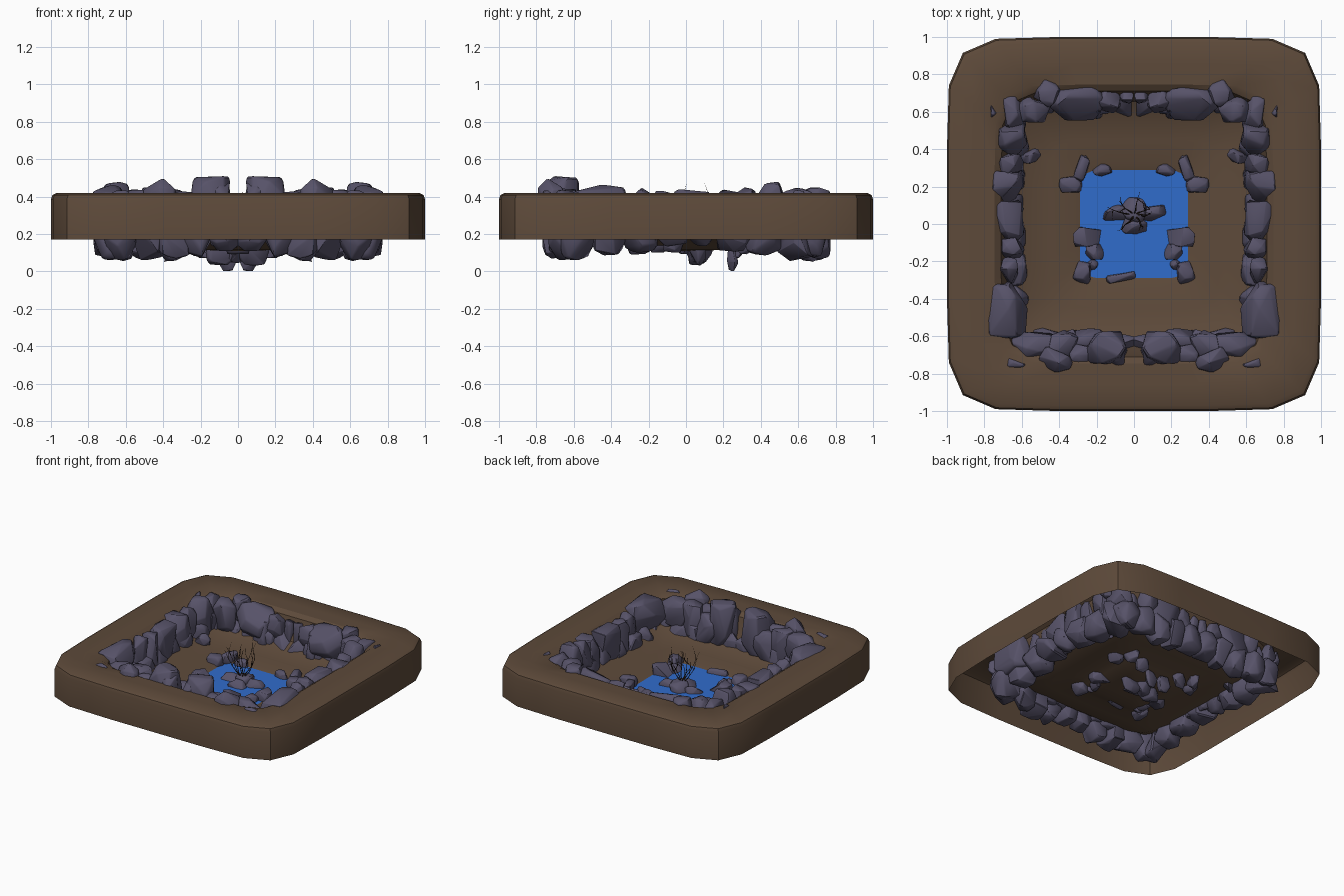
import bpy, bmesh, math, random
from mathutils import Vector

if "Cube" in bpy.data.objects:
    bpy.data.objects.remove(bpy.data.objects["Cube"])

random.seed(11)


def material(name, rgb):
    m = bpy.data.materials.new(name)
    m.diffuse_color = (*rgb, 1)
    m.use_nodes = True
    m.node_tree.nodes["Principled BSDF"].inputs["Base Color"].default_value = m.diffuse_color
    return m


SOIL = material("soil", (0.11, 0.068, 0.042))
ROCK = material("rock", (0.095, 0.085, 0.14))
WATER = material("water", (0.03, 0.15, 0.6))
WOOD = material("wood", (0.035, 0.02, 0.012))


def finish(name, bm, mat, angle=30):
    me = bpy.data.meshes.new(name)
    bm.to_mesh(me)
    bm.free()
    ob = bpy.data.objects.new(name, me)
    bpy.context.collection.objects.link(ob)
    me.materials.append(mat)
    bpy.ops.object.select_all(action='DESELECT')
    ob.select_set(True)
    bpy.context.view_layer.objects.active = ob
    bpy.ops.object.shade_smooth_by_angle(angle=math.radians(angle))
    return ob


def outline(r):
    """Square with rounded corners, 24 points."""
    side = [(1, -0.74), (1, -0.4), (1, 0), (1, 0.4), (0.99, 0.74), (0.915, 0.915)]
    side[0] = (0.99, -0.74)
    pts = []
    for k in range(4):
        c, s = round(math.cos(k * math.pi / 2)), round(math.sin(k * math.pi / 2))
        pts += [(r * (c * x - s * y), r * (s * x + c * y)) for x, y in side]
    return pts


# Terrain: one open shell lofted from the outer skirt to the pond bed
profile = [(1, 0.17), (1, 0.385), (0.992, 0.408), (0.97, 0.42), (0.85, 0.42), (0.745, 0.418),
           (0.71, 0.395), (0.69, 0.32), (0.655, 0.235), (0.58, 0.195), (0.45, 0.172),
           (0.32, 0.16), (0.27, 0.142), (0.19, 0.115), (0.08, 0.11)]
bm = bmesh.new()
rings = [[bm.verts.new((x, y, z)) for x, y in outline(r)] for r, z in profile]
for a, b in zip(rings, rings[1:]):
    for i in range(24):
        j = (i + 1) % 24
        bm.faces.new((a[i], a[j], b[j], b[i]))
bm.faces.new(rings[-1])
finish("terrain", bm, SOIL)

# Pond water
bm = bmesh.new()
bm.faces.new([bm.verts.new((x, y, 0.15)) for x, y in outline(0.29)])
finish("pond_water", bm, WATER)


def add_rock(bm, x, y, sx, sy, z0, z1, turn=0.0):
    """Faceted boulder filling the given footprint and height range."""
    pts = []
    for _ in range(26):
        p = Vector([random.gauss(0, 1) for _ in range(3)]).normalized()
        pts.append(p / max(map(abs, p)) ** 0.6)
    lo = [min(p[i] for p in pts) for i in range(3)]
    hi = [max(p[i] for p in pts) for i in range(3)]
    size = (sx, sy, z1 - z0)
    tmp = bmesh.new()
    for p in pts:
        q = [((p[i] - lo[i]) / (hi[i] - lo[i]) - 0.5) * size[i] for i in range(3)]
        c, s = math.cos(turn), math.sin(turn)
        tmp.verts.new((x + c * q[0] - s * q[1], y + s * q[0] + c * q[1], (z0 + z1) / 2 + q[2]))
    res = bmesh.ops.convex_hull(tmp, input=tmp.verts[:])
    junk = {v for v in res["geom_interior"] + res["geom_unused"] if isinstance(v, bmesh.types.BMVert)}
    bmesh.ops.delete(tmp, geom=list(junk), context='VERTS')
    bmesh.ops.dissolve_limit(tmp, angle_limit=math.radians(22), verts=tmp.verts[:], edges=tmp.edges[:])
    bmesh.ops.bevel(tmp, geom=tmp.edges[:], offset=0.05 * min(size), segments=1,
                    affect='EDGES', clamp_overlap=True)
    me = bpy.data.meshes.new("tmp")
    tmp.to_mesh(me)
    tmp.free()
    bm.from_mesh(me)
    bpy.data.meshes.remove(me)


def rock_group(name, rocks, mirror=True):
    bm = bmesh.new()
    for r in rocks:
        add_rock(bm, *r)
    ob = finish(name, bm, ROCK, 35)
    if mirror:
        ob.modifiers.new("Mirror", 'MIRROR').use_mirror_merge = False


# Rocks lining the basin: x, y, width, depth, bottom, top, turn
rock_group("back_wall_rocks", [
    (0.31, 0.65, 0.30, 0.20, 0.17, 0.44), (0.14, 0.66, 0.14, 0.14, 0.2, 0.40),
    (0.04, 0.68, 0.08, 0.08, 0.2, 0.39), (0.21, 0.62, 0.1, 0.12, 0.17, 0.36),
    (0.46, 0.70, 0.13, 0.14, 0.25, 0.45, 0.6), (0.54, 0.62, 0.19, 0.17, 0.18, 0.44),
    (0.64, 0.61, 0.15, 0.22, 0.18, 0.45), (0.76, 0.60, 0.06, 0.10, 0.3, 0.435)])
rock_group("side_wall_rocks", [
    (0.65, 0.46, 0.16, 0.18, 0.17, 0.48), (0.55, 0.36, 0.11, 0.07, 0.15, 0.26, -0.5),
    (0.66, 0.31, 0.14, 0.14, 0.17, 0.45), (0.68, 0.20, 0.18, 0.18, 0.18, 0.44),
    (0.67, 0.02, 0.18, 0.24, 0.17, 0.44), (0.65, -0.13, 0.13, 0.13, 0.17, 0.43),
    (0.67, -0.25, 0.11, 0.15, 0.17, 0.45), (0.68, -0.46, 0.23, 0.32, 0.17, 0.465)])
rock_group("front_wall_rocks", [
    (0.53, -0.65, 0.30, 0.15, 0.17, 0.44), (0.38, -0.64, 0.17, 0.15, 0.18, 0.45),
    (0.42, -0.73, 0.18, 0.12, 0.25, 0.5, 0.5), (0.26, -0.62, 0.20, 0.13, 0.16, 0.40),
    (0.28, -0.70, 0.14, 0.12, 0.2, 0.43), (0.15, -0.66, 0.22, 0.19, 0.17, 0.51),
    (0.08, -0.70, 0.10, 0.12, 0.2, 0.48), (0.63, -0.75, 0.12, 0.06, 0.3, 0.435, 0.3)])
rock_group("pond_edge_rocks", [
    (0.25, -0.07, 0.16, 0.11, 0.10, 0.22), (0.21, -0.15, 0.10, 0.09, 0.10, 0.2),
    (0.27, -0.26, 0.10, 0.12, 0.09, 0.21, 0.4), (0.34, 0.21, 0.13, 0.10, 0.11, 0.22),
    (0.28, 0.30, 0.07, 0.15, 0.09, 0.22, 0.3), (0.17, 0.29, 0.11, 0.07, 0.07, 0.2),
    (0.22, -0.22, 0.06, 0.06, 0.1, 0.18), (0.06, 0.25, 0.10, 0.06, 0.0, 0.13)])

# Lower layer of boulders that pokes out beneath the wall
lower = []
for i in range(5):
    t = 0.07 + i * 0.14
    for sign in (-1, 1):
        lower.append((t, sign * random.uniform(0.64, 0.69), 0.18, random.uniform(0.17, 0.22),
                      0.045 + random.uniform(0, 0.03) + max(0, 0.4 - t) * 0.12,
                      random.uniform(0.27, 0.32), random.uniform(-0.3, 0.3)))
for i in range(8):
    y = -0.58 + i * 0.166
    lower.append((random.uniform(0.65, 0.69), y, random.uniform(0.17, 0.22), 0.19,
                  0.17 - 0.11 * abs(y) / 0.6 - random.uniform(0, 0.03),
                  random.uniform(0.27, 0.33), random.uniform(-0.3, 0.3)))
rock_group("lower_wall_rocks", lower)

# Island rocks in the pond and the lone flat stone on its front shore
rock_group("island_rocks", [
    (0.0, 0.07, 0.15, 0.15, 0.04, 0.22), (0.09, 0.06, 0.17, 0.10, 0.03, 0.2),
    (-0.09, 0.06, 0.17, 0.10, 0.03, 0.2), (0.0, -0.01, 0.14, 0.09, 0.09, 0.2),
    (-0.07, -0.285, 0.16, 0.05, 0.12, 0.19, 0.2)], mirror=False)

# Bare shrub growing from the island: forked twigs
cu = bpy.data.curves.new("shrub", 'CURVE')
cu.dimensions = '3D'
cu.bevel_depth = 0.003
cu.bevel_resolution = 0


def twig(start, heading, length, depth):
    pts = [start]
    for _ in range(4):
        heading = (heading + Vector((random.uniform(-.3, .3), random.uniform(-.3, .3), 0.25))).normalized()
        pts.append(pts[-1] + heading * length / 4)
    sp = cu.splines.new('POLY')
    sp.points.add(4)
    for i, (sp_pt, p) in enumerate(zip(sp.points, pts)):
        sp_pt.co = (*p, 1)
        sp_pt.radius = (1.3 - 0.25 * i) * (1 if depth else 0.7)
    if depth:
        for k in (2, 3):
            side = Vector((random.uniform(-.7, .7), random.uniform(-.7, .7), 0.6))
            twig(pts[k], side, length * 0.45, depth - 1)


for k in range(8):
    a = k * math.pi / 4
    twig(Vector((0, 0.05, 0.19)), Vector((math.cos(a), 0.6 * math.sin(a), 0.8)), 0.2 + 0.03 * (k % 3), 1)
shrub = bpy.data.objects.new("shrub", cu)
bpy.context.collection.objects.link(shrub)
cu.materials.append(WOOD)
